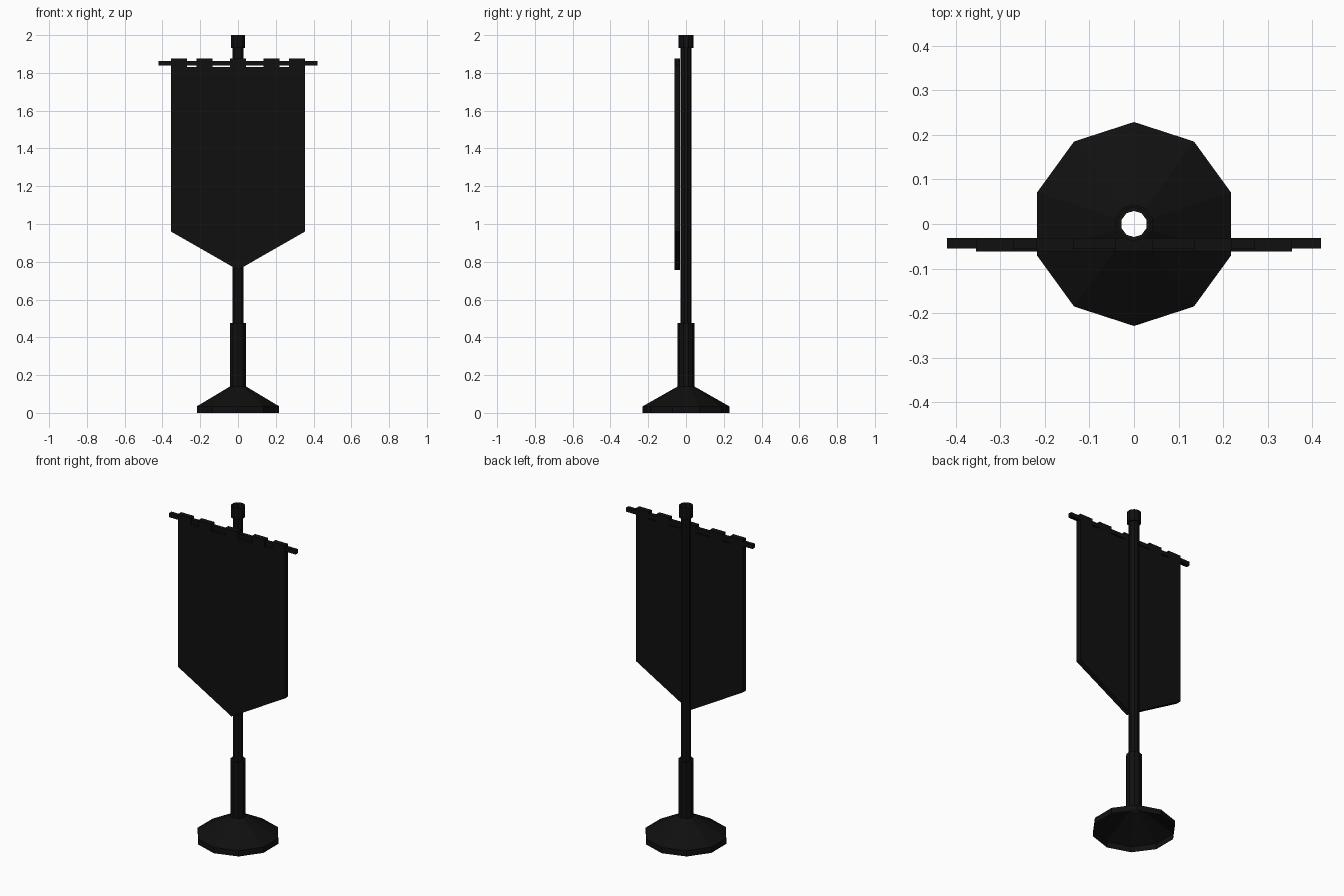
import bpy, bmesh, math

if "Cube" in bpy.data.objects:
    bpy.data.objects.remove(bpy.data.objects["Cube"])

black = bpy.data.materials.new("black")
black.diffuse_color = (0.005, 0.005, 0.005, 1)
black.use_nodes = True
black.node_tree.nodes["Principled BSDF"].inputs["Base Color"].default_value = black.diffuse_color


def finish(name, bm):
    bmesh.ops.recalc_face_normals(bm, faces=bm.faces)
    mesh = bpy.data.meshes.new(name)
    bm.to_mesh(mesh)
    bm.free()
    mesh.materials.append(black)
    obj = bpy.data.objects.new(name, mesh)
    bpy.context.collection.objects.link(obj)
    return obj


def lathe(name, profile, sides=10):
    # open-ended turned shell with a corner facing +y
    bm = bmesh.new()
    rings = []
    for r, z in profile:
        angles = [math.pi / 2 + 2 * math.pi * i / sides for i in range(sides)]
        rings.append([bm.verts.new((r * math.cos(a), r * math.sin(a), z)) for a in angles])
    for lo, hi in zip(rings, rings[1:]):
        for i in range(sides):
            j = (i + 1) % sides
            bm.faces.new((lo[i], lo[j], hi[j], hi[i]))
    return finish(name, bm)


def slab(name, outline, y0, y1):
    # x-z outline extruded along y
    bm = bmesh.new()
    face = bm.faces.new([bm.verts.new((x, y0, z)) for x, z in outline])
    new = bmesh.ops.extrude_face_region(bm, geom=[face])["geom"]
    bmesh.ops.translate(bm, vec=(0, y1 - y0, 0),
                        verts=[v for v in new if isinstance(v, bmesh.types.BMVert)])
    # the extrude keeps the first face only when needed, so close it if missing
    bmesh.ops.holes_fill(bm, edges=[e for e in bm.edges if e.is_boundary], sides=0)
    return finish(name, bm)


# stand: flared foot, sleeve, pole and top collar in one hollow shell
lathe("stand_pole", [(0.229, 0), (0.229, 0.035), (0.044, 0.14), (0.044, 0.477),
                     (0.0295, 0.477), (0.0295, 1.933), (0.039, 1.933), (0.039, 2.0)])

# crossbar
slab("crossbar", [(-0.42, 1.838), (0.42, 1.838), (0.42, 1.862), (-0.42, 1.862)],
     -0.055, -0.031)

# cloth: pointed bottom, five hanging tabs along the top
top, notch = 1.876, 1.832
right = [(0, 0.757), (0.355, 0.96), (0.355, top), (0.27, top), (0.27, notch), (0.22, notch),
         (0.22, top), (0.135, top), (0.135, notch), (0.043, notch), (0.043, top)]
left = [(-x, z) for x, z in reversed(right[1:])]
slab("banner_cloth", right + left, -0.062, -0.031)
